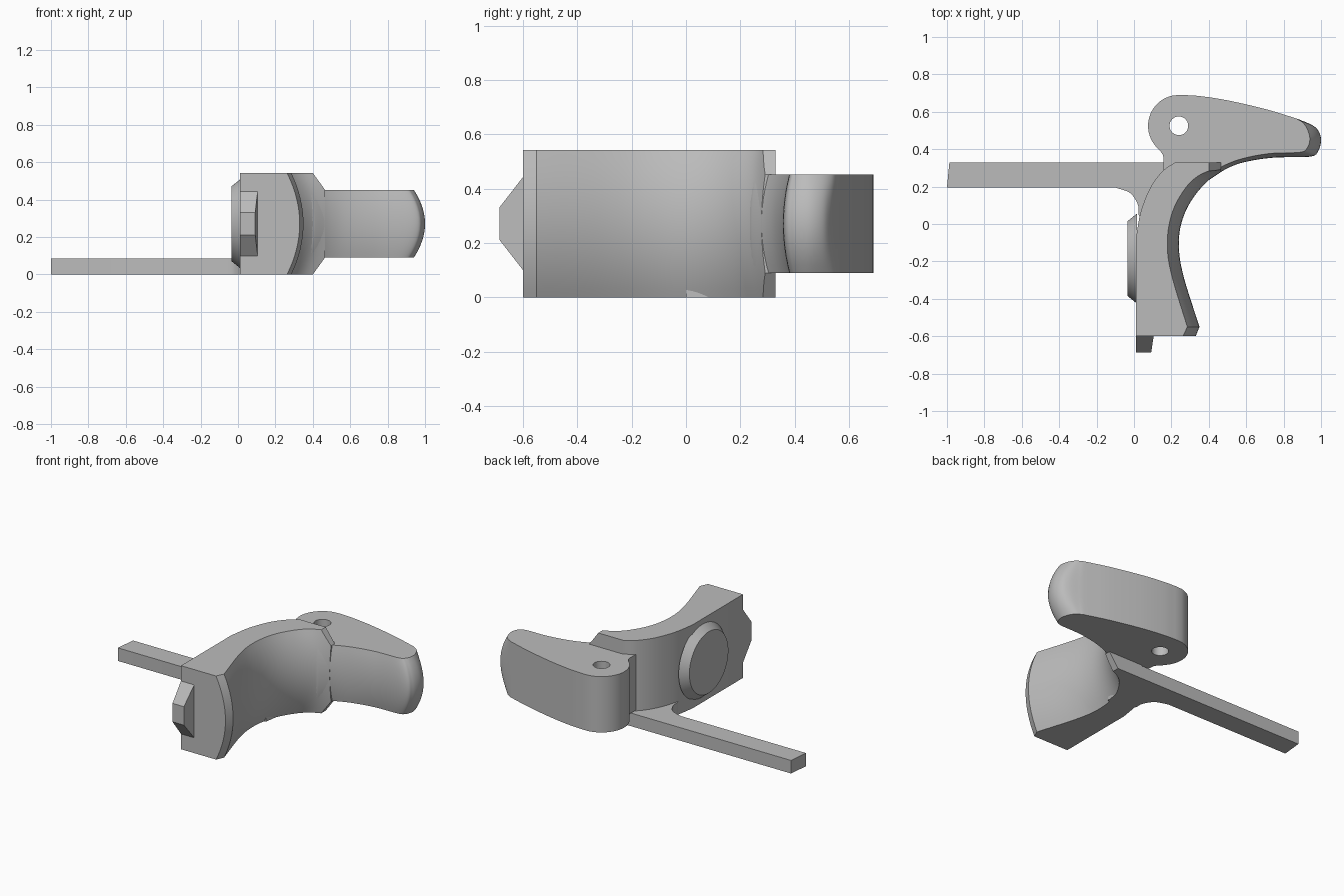
import bpy, bmesh, math
from mathutils import Vector, Matrix

cube = bpy.data.objects.get("Cube")
if cube:
    bpy.data.objects.remove(cube, do_unlink=True)

MID = 0.2715          # height of the symmetry plane
TOP = 2 * MID
LOW, HIGH = 0.09, 0.453

grey = bpy.data.materials.new("plain grey")
grey.use_nodes = True
tone = (0.5, 0.5, 0.5, 1)
grey.diffuse_color = tone
grey.node_tree.nodes["Principled BSDF"].inputs["Base Color"].default_value = tone


def spline(points, steps=8):
    """Catmull-Rom curve through 2D points."""
    p = [Vector(q) for q in points]
    p = [2 * p[0] - p[1]] + p + [2 * p[-1] - p[-2]]
    out = []
    for a, b, c, d in zip(p, p[1:], p[2:], p[3:]):
        for i in range(steps):
            t = i / steps
            out.append(0.5 * (2 * b + (c - a) * t + (2 * a - 5 * b + 4 * c - d) * t * t
                              + (3 * b - a - 3 * c + d) * t ** 3))
    return out + [p[-2]]


def finish(name, bm):
    bmesh.ops.recalc_face_normals(bm, faces=bm.faces)
    mesh = bpy.data.meshes.new(name)
    bm.to_mesh(mesh)
    bm.free()
    mesh.materials.append(grey)
    obj = bpy.data.objects.new(name, mesh)
    bpy.context.collection.objects.link(obj)
    return obj


def smooth(obj):
    bpy.ops.object.select_all(action="DESELECT")
    obj.select_set(True)
    bpy.context.view_layer.objects.active = obj
    bpy.ops.object.shade_smooth_by_angle(angle=math.radians(28))


def loft(middle, rim, low, high, steps):
    """Solid whose outline bulges from rim (ends) to middle (half height)."""
    bm = bmesh.new()
    rings = []
    for i in range(steps + 1):
        s = 2 * i / steps - 1
        z = low + (high - low) * i / steps
        rings.append([bm.verts.new((*Vector(m).lerp(Vector(r), s * s), z))
                      for m, r in zip(middle, rim)])
    n = len(middle)
    for a, b in zip(rings, rings[1:]):
        for i in range(n):
            j = (i + 1) % n
            bm.faces.new((a[i], a[j], b[j], b[i]))
    bm.faces.new(rings[0][::-1])
    bm.faces.new(rings[-1])
    return bm


# Body: wide block with a barrel-shaped concave grip face
grip_mid = spline([(.35, -.55), (.265, -.28), (.24, -.12), (.255, .01),
                   (.31, .13), (.4, .235), (.5, .298)])
grip_rim = spline([(.285, -.55), (.203, -.28), (.178, -.12), (.195, .03),
                   (.25, .155), (.34, .255), (.5, .32)])
back = spline([(.22, .33), (.15, .28), (.085, .19), (.035, .06), (.01, -.08)])
shared = [(.5, .33)] + back + [(.01, -.6)]
bm = loft([(.33, -.6)] + grip_mid + shared, [(.262, -.6)] + grip_rim + shared, 0, TOP, 16)
for z, normal in ((MID, (1, 0, 0)), (HIGH, (.09, 0, .065)), (LOW, (.09, 0, -.065))):
    cut = bmesh.ops.bisect_plane(bm, geom=bm.verts[:] + bm.edges[:] + bm.faces[:],
                                 plane_co=(.465, 0, z), plane_no=normal, clear_outer=True)
    edges = [e for e in cut["geom_cut"] if isinstance(e, bmesh.types.BMEdge)]
    bmesh.ops.holes_fill(bm, edges=edges, sides=0)
smooth(finish("grip_body", bm))

# Lever: narrower hooked arm with a rounded tip
under_mid = spline([(.4, .235), (.5, .298), (.6, .333), (.75, .355), (.94, .36),
                    (.985, .39), (1, .45), (.985, .5), (.95, .53), (.88, .56)])
under_rim = spline([(.38, .25), (.48, .312), (.59, .352), (.73, .377), (.885, .383),
                    (.925, .405), (.94, .45), (.93, .5), (.905, .54), (.87, .563)])
crest = spline([(.86, .567), (.7, .615), (.5, .661), (.35, .684), (.25, .69)], 6)
pivot = Vector((.24, .525))
boss = [pivot + .165 * Vector((math.cos(a), math.sin(a)))
        for a in (math.radians(100 + 7 * i) for i in range(17))]
neck = spline([(.12, .41), (.148, .38), (.158, .35), (.158, .27)], 5)
shared = crest + boss + neck + [(.25, .2)]
lever = finish("lever", loft(under_mid + shared, under_rim + shared, LOW, HIGH, 12))

# Pivot hole through the lever
bm = bmesh.new()
bmesh.ops.create_cone(bm, cap_ends=True, segments=32, radius1=.05, radius2=.05, depth=1,
                      matrix=Matrix.Translation((*pivot, MID)))
cutter = finish("hole_cutter", bm)
cutter.hide_render = True
mod = lever.modifiers.new("hole", "BOOLEAN")
mod.object = cutter
mod.operation = "DIFFERENCE"
mod.solver = "EXACT"
bpy.context.view_layer.objects.active = lever
bpy.ops.object.modifier_apply(modifier="hole")
bpy.data.objects.remove(cutter, do_unlink=True)
smooth(lever)

# Side arm: thin bar with a fillet into the body
fillet = spline([(.1, .0), (.03, .04), (.022, .1), (-.02, .165), (-.1, .195)], 6)
arm = [(-1, .195), (-.987, .33), (.25, .33), (.2, .0)] + fillet
smooth(finish("side_arm", loft(arm, arm, 0, .085, 1)))

# Round pad on the back of the body
bm = bmesh.new()
bmesh.ops.create_cone(bm, cap_ends=True, segments=64, radius1=.24, radius2=.2, depth=.05,
                      matrix=Matrix.Translation((-.01, -.185, MID))
                      @ Matrix.Rotation(-math.pi / 2, 4, "Y"))
smooth(finish("back_pad", bm))

# Tapered lug on the lower end
bm = bmesh.new()
bmesh.ops.create_cube(bm, size=1)
for v in bm.verts:
    outer = v.co.y < 0
    v.co = (.01 if v.co.x < 0 else (.092 if outer else .105),
            -.687 if outer else -.6,
            MID + math.copysign(.06 if outer else .172, v.co.z))
finish("end_lug", bm)
